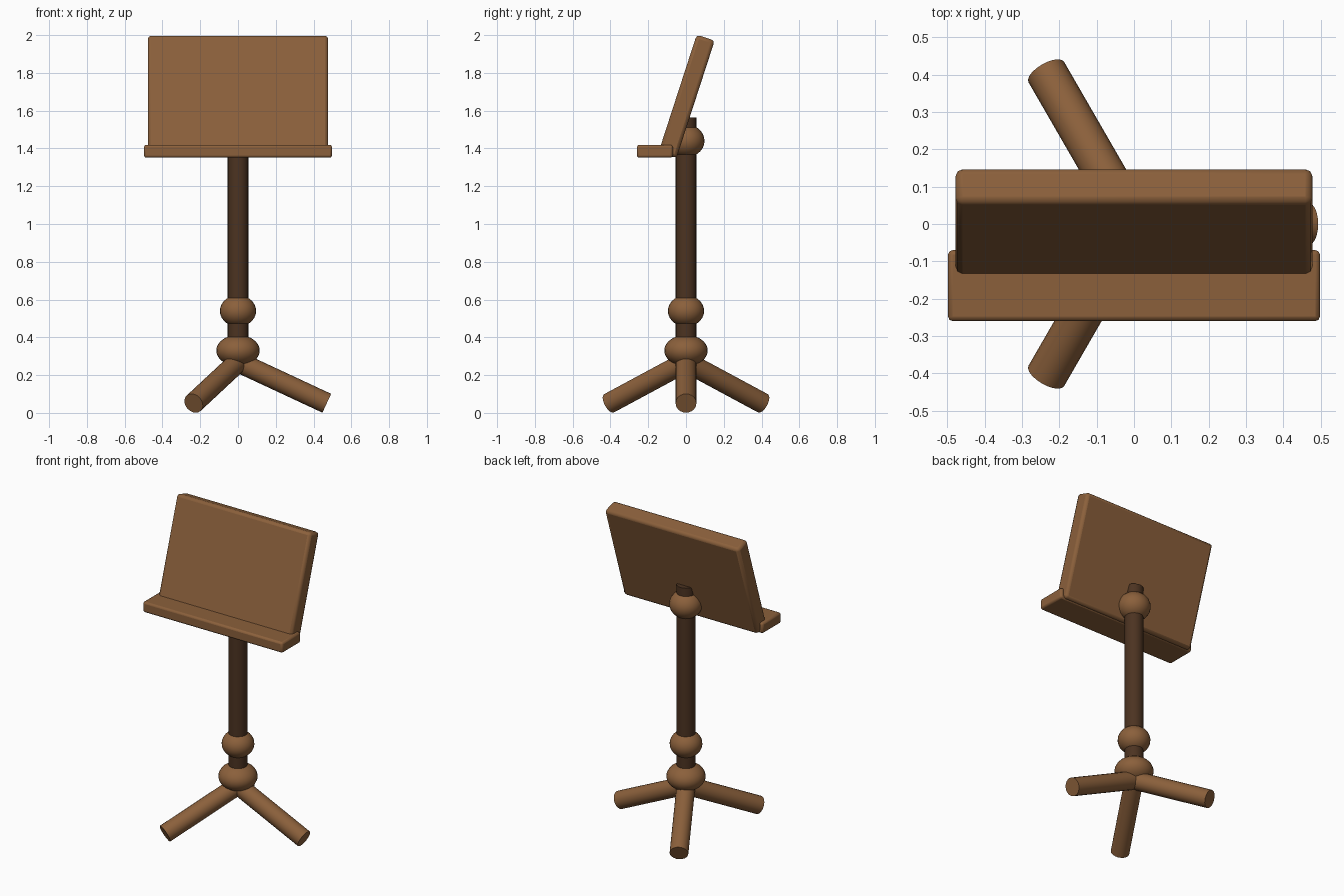
import bpy, math
from mathutils import Vector

if "Cube" in bpy.data.objects:
    bpy.data.objects.remove(bpy.data.objects["Cube"])


def material(name, rgb):
    m = bpy.data.materials.new(name)
    m.diffuse_color = (*rgb, 1)
    m.use_nodes = True
    m.node_tree.nodes["Principled BSDF"].inputs["Base Color"].default_value = m.diffuse_color
    return m


wood = material("warm wood", (0.258, 0.117, 0.044))
dark = material("dark wood", (0.072, 0.033, 0.015))


def finish(name, mat):
    o = bpy.context.object
    o.name = name
    o.data.materials.append(mat)
    bpy.ops.object.shade_smooth_by_angle(angle=math.radians(35))
    return o


def slab(name, loc, size, bevel, tilt=0):
    bpy.ops.mesh.primitive_cube_add(size=1, location=loc)
    o = bpy.context.object
    o.scale = size
    bpy.ops.object.transform_apply(location=False, rotation=False, scale=True)
    o.rotation_euler.x = tilt
    b = o.modifiers.new("rounded edges", 'BEVEL')
    b.width = bevel
    b.segments = 2
    return finish(name, wood)


def rod(name, a, b, r, mat):
    a, b = Vector(a), Vector(b)
    bpy.ops.mesh.primitive_cylinder_add(vertices=20, radius=r, depth=(b - a).length,
                                        location=(a + b) / 2)
    bpy.context.object.rotation_euler = (b - a).to_track_quat('Z', 'Y').to_euler()
    return finish(name, mat)


def knob(name, z, r, rz):
    bpy.ops.mesh.primitive_uv_sphere_add(segments=24, ring_count=14, radius=1, location=(0, 0, z))
    bpy.context.object.scale = (r, r, rz)
    bpy.ops.object.transform_apply(location=False, rotation=False, scale=True)
    return finish(name, wood)


# Pole and its turned knobs
rod("pole", (0, 0, 0.27), (0, 0, 1.565), 0.055, dark)
knob("base_hub", 0.33, 0.115, 0.083)
knob("collar_knob", 0.54, 0.096, 0.083)
knob("tilt_knob", 1.44, 0.098, 0.087)

# Three splayed legs
for i in range(3):
    t = i * math.tau / 3
    c, s = math.cos(t), math.sin(t)
    rod(f"leg_{i + 1}", (0, 0, 0.27), (0.47 * c, 0.47 * s, 0.051), 0.055, wood)

# Leaning desk panel and the ledge that holds the sheets
slab("desk_panel", (0, 0.003, 1.675), (0.955, 0.10, 0.655), 0.018, math.radians(-18))
slab("ledge", (0, -0.165, 1.385), (0.996, 0.19, 0.068), 0.012)
